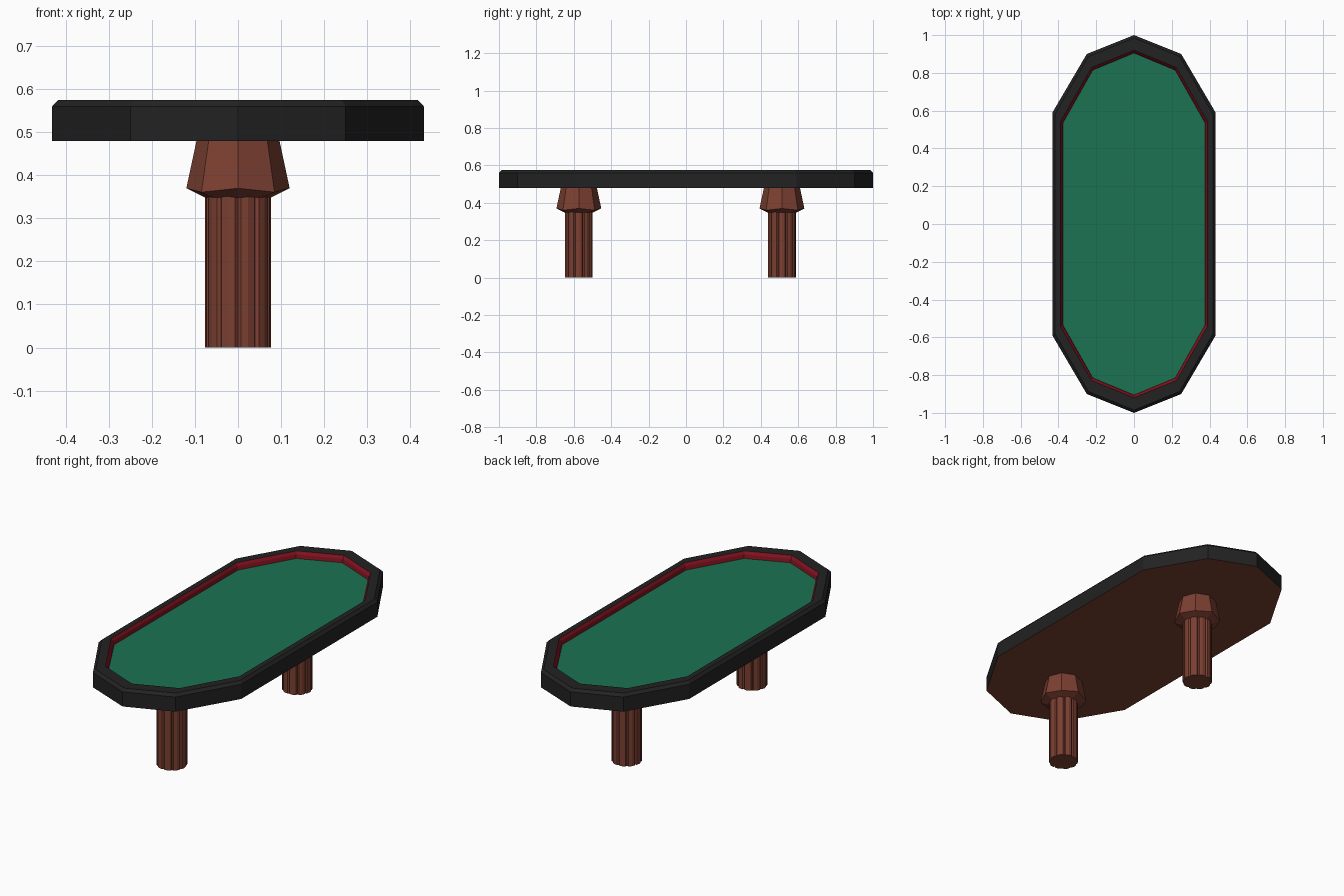
import bpy, bmesh
from math import cos, sin, pi, radians

if "Cube" in bpy.data.objects:
    bpy.data.objects.remove(bpy.data.objects["Cube"])


def material(name, rgb):
    m = bpy.data.materials.new(name)
    m.diffuse_color = (*rgb, 1)
    m.use_nodes = True
    m.node_tree.nodes["Principled BSDF"].inputs["Base Color"].default_value = m.diffuse_color
    return m


BLACK = material("black_leather", (0.016, 0.016, 0.016))
RED = material("red_trim", (0.22, 0.006, 0.014))
GREEN = material("green_felt", (0.011, 0.17, 0.085))
WOOD = material("wood", (0.2, 0.05, 0.031))


def loft(name, rings, mat, cap_start=False, cap_end=False):
    """Skin a stack of equal-length point rings with quads."""
    bm = bmesh.new()
    loops = [[bm.verts.new(p) for p in ring] for ring in rings]
    n = len(loops[0])
    for a, b in zip(loops, loops[1:]):
        for i in range(n):
            j = (i + 1) % n
            bm.faces.new((a[i], a[j], b[j], b[i]))
    if cap_start:
        bm.faces.new(loops[0][::-1])
    if cap_end:
        bm.faces.new(loops[-1])
    mesh = bpy.data.meshes.new(name)
    bm.to_mesh(mesh)
    bm.free()
    mesh.materials.append(mat)
    ob = bpy.data.objects.new(name, mesh)
    bpy.context.collection.objects.link(ob)
    return ob


# Ten-sided table outline, scaled for every level of the top
QUARTER = [(0.432, 0.59), (0.25, 0.9)]
OUTLINE = (QUARTER + [(0, 1)] + [(-x, y) for x, y in QUARTER[::-1]]
           + [(-x, -y) for x, y in QUARTER] + [(0, -1)]
           + [(x, -y) for x, y in QUARTER[::-1]])


def outline(sx, sy, z):
    return [(x * sx, y * sy, z) for x, y in OUTLINE]


# Table top: rim, inner trim, playing surface, underside
rim_in = outline(0.9, 0.92, 0.575)
felt_edge = outline(0.872, 0.905, 0.54)
loft("padded_rim", [outline(1, 1, 0.48), outline(1, 1, 0.56),
                    outline(0.968, 0.985, 0.575), rim_in], BLACK)
loft("inner_trim", [rim_in, outline(0.88, 0.909, 0.56), felt_edge], RED)
loft("felt_surface", [felt_edge], GREEN, cap_end=True)
loft("underside", [outline(1, 1, 0.48)], WOOD, cap_start=True)


# Fluted column: lobes separated by narrow grooves
def fluted(cy, z, lobes=10):
    pts = []
    for k in range(lobes):
        for f, r in ((0, 0.068), (0.14, 0.0745), (0.5, 0.0765), (0.86, 0.0745)):
            a = 2 * pi * (k + f - 0.5) / lobes
            pts.append((r * cos(a), cy + r * sin(a), z))
    return pts


# Eight-sided capital ring; diagonal corners may dip a little
def octagon(cy, r, z, dip=0):
    return [(r * cos(k * pi / 4), cy + r * sin(k * pi / 4), z - dip * (k % 2))
            for k in range(8)]


for side, cy in (("front", -0.573), ("back", 0.513)):
    loft(side + "_leg_column", [fluted(cy, 0), fluted(cy, 0.352)], WOOD,
         cap_start=True, cap_end=True)
    loft(side + "_leg_capital", [octagon(cy, 0.076, 0.348),
                                 octagon(cy, 0.12, 0.37, 0.009),
                                 octagon(cy, 0.096, 0.482)], WOOD,
         cap_start=True, cap_end=True)
